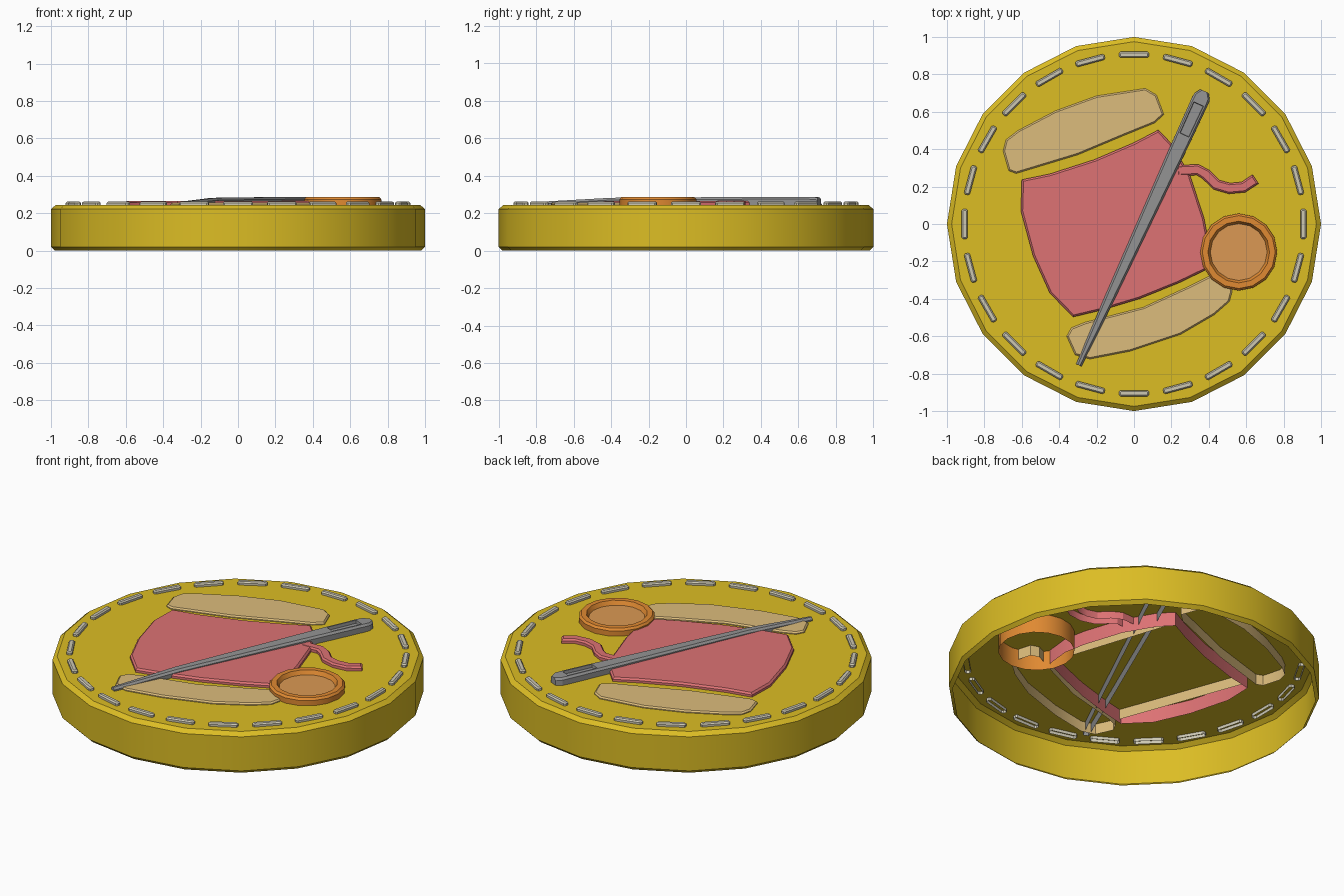
import bpy, bmesh, math
from mathutils import Vector

if "Cube" in bpy.data.objects:
    bpy.data.objects.remove(bpy.data.objects["Cube"])


def material(name, rgb):
    m = bpy.data.materials.new(name)
    lin = [((c / 255 + 0.055) / 1.055) ** 2.4 for c in rgb]
    m.diffuse_color = (*lin, 1)
    m.use_nodes = True
    m.node_tree.nodes["Principled BSDF"].inputs["Base Color"].default_value = m.diffuse_color
    return m


GOLD = material("gold yellow", (220, 189, 36))
RED = material("thread red", (221, 114, 116))
TAN = material("wood tan", (220, 188, 124))
GREY = material("steel grey", (148, 148, 148))
CREAM = material("stitch cream", (205, 200, 180))
ORANGE = material("copper orange", (224, 138, 50))
LIGHT = material("pale copper", (219, 153, 83))


def finish(name, bm, *mats):
    me = bpy.data.meshes.new(name)
    bm.to_mesh(me)
    bm.free()
    ob = bpy.data.objects.new(name, me)
    bpy.context.collection.objects.link(ob)
    for m in mats:
        me.materials.append(m)
    return ob


def loft(bm, rings, cap=True):
    """Join rings of points upwards, optionally filling the last one."""
    rings = [[bm.verts.new(p) for p in r] for r in rings]
    n = len(rings[0])
    for a, b in zip(rings, rings[1:]):
        for i in range(n):
            j = (i + 1) % n
            bm.faces.new((a[i], a[j], b[j], b[i]))
    return bm.faces.new(rings[-1]) if cap else None


def lathe(bm, profile, sides, cx=0, cy=0):
    return loft(bm, [[(cx + r * math.cos(math.tau * i / sides),
                       cy + r * math.sin(math.tau * i / sides), z)
                      for i in range(sides)] for r, z in profile])


def inset(pts, d):
    """Move a counter-clockwise outline inwards by d."""
    out = []
    for i, p in enumerate(pts):
        a = (p - pts[i - 1]).normalized()
        b = (pts[(i + 1) % len(pts)] - p).normalized()
        na, nb = Vector((-a.y, a.x)), Vector((-b.y, b.x))
        out.append(p + (na + nb) * d / max(0.4, 1 + na.dot(nb)))
    return out


def plate(bm, pts, z0, z1, bevel):
    """Open-bottomed raised patch with a bevelled top edge."""
    pts = [Vector(p) for p in pts]
    area = sum(pts[i - 1].x * p.y - p.x * pts[i - 1].y for i, p in enumerate(pts))
    if area < 0:
        pts.reverse()
    loft(bm, [[(p.x, p.y, z0) for p in pts],
              [(p.x, p.y, z1 - bevel) for p in pts],
              [(p.x, p.y, z1) for p in inset(pts, bevel)]])


def plate_object(name, pts, z0, z1, bevel, mat):
    bm = bmesh.new()
    plate(bm, pts, z0, z1, bevel)
    finish(name, bm, mat)


# Twenty-sided hollow disc
bm = bmesh.new()
lathe(bm, [(0.98, 0), (1, 0.02), (1, 0.222), (0.975, 0.243)], 20)
finish("badge_disc", bm, GOLD)

# Ring of stitches
bm = bmesh.new()
for k in range(24):
    a = math.tau * k / 24
    c = Vector((math.cos(a), math.sin(a)))
    t = Vector((-c.y, c.x))
    shape = [(-.08, -.008), (-.072, -.016), (.072, -.016), (.08, -.008),
             (.08, .008), (.072, .016), (-.072, .016), (-.08, .008)]
    plate(bm, [c * (0.905 + v) + t * u for u, v in shape], 0.225, 0.262, 0.007)
finish("stitches", bm, CREAM)

# Spool ends
plate_object("spool_top", [
    (-.70, .39), (-.685, .45), (-.62, .50), (-.42, .605), (-.20, .685), (.06, .725),
    (.12, .69), (.16, .585), (.11, .54), (-.05, .475), (-.30, .37), (-.63, .27),
    (-.67, .285)], 0.18, 0.256, 0.008, TAN)
plate_object("spool_bottom", [
    (-.36, -.60), (-.335, -.555), (-.26, -.525), (.05, -.445), (.29, -.335),
    (.45, -.255), (.50, -.27), (.525, -.36), (.51, -.415), (.43, -.485), (.25, -.59),
    (-.02, -.68), (-.235, -.722), (-.315, -.70)], 0.18, 0.256, 0.008, TAN)

# Spool core sides, only seen from beneath
core = [(-.31, -.49), (.37, -.25), (.13, .48), (-.58, .24)]
bm = bmesh.new()
for i in (1, 3):
    p, q = core[i], core[(i + 1) % 4]
    vs = [bm.verts.new(v) for v in ((*p, .18), (*q, .18), (*q, .24), (*p, .24))]
    bm.faces.new(vs)
finish("spool_core", bm, TAN)

# Wound thread
plate_object("thread_winding", [
    (-.60, .237), (-.45, .268), (-.21, .345), (.0, .435), (.13, .503), (.20, .43),
    (.30, .26), (.375, .03), (.40, -.10), (.385, -.245), (.24, -.315), (.03, -.40),
    (-.17, -.46), (-.325, -.497), (-.45, -.37), (-.54, -.17), (-.605, .07)],
    0.16, 0.266, 0.01, RED)

# Loose thread tail
path = [Vector(p) for p in [(.23, .285), (.34, .29), (.385, .265), (.44, .21),
                            (.51, .19), (.585, .197), (.65, .24)]]
left, right = [], []
for i, p in enumerate(path):
    d = (path[min(i + 1, len(path) - 1)] - path[max(i - 1, 0)]).normalized()
    n = Vector((-d.y, d.x)) * 0.029
    left.append(p + n)
    right.append(p - n)
plate_object("thread_tail", left + right[::-1], 0.2, 0.268, 0.009, RED)

# Needle with a sunken eye
tip, head = Vector((-.295, -.755)), Vector((.378, .712))
d = (head - tip).normalized()
r = Vector((d.y, -d.x))
bm = bmesh.new()
sections = []
for t, hw, zt in [(0, .016, .262), (.4, .027, .282), (1.345, .045, .287),
                  (1.545, .047, .287), (1.58, .045, .286), (1.612, .024, .284)]:
    prof = [(-hw, .19), (-hw, zt - .012), (-hw + .01, zt),
            (hw - .01, zt), (hw, zt - .012), (hw, .19)]
    sections.append([bm.verts.new((*(tip + d * t + r * u), z)) for u, z in prof])
eye = None
for i, (a, b) in enumerate(zip(sections, sections[1:])):
    for k in range(5):
        f = bm.faces.new((a[k], a[k + 1], b[k + 1], b[k]))
        if i == 2 and k == 2:
            eye = f
bm.faces.new(sections[0][::-1])
bm.faces.new(sections[-1])
bm.normal_update()
bmesh.ops.inset_individual(bm, faces=[eye], thickness=0.012)
bmesh.ops.inset_individual(bm, faces=[eye], thickness=0.003, depth=-0.018)
finish("needle", bm, GREY)

# Thimble with a paler sunken middle
bm = bmesh.new()
middle = lathe(bm, [(.206, .13), (.206, .274), (.195, .286), (.165, .286),
                    (.152, .262)], 16, .56, -.15)
middle.material_index = 1
finish("thimble", bm, ORANGE, LIGHT)

# Smooth the round walls, keep creases sharp
for ob in bpy.data.objects:
    ob.select_set(True)
    bpy.context.view_layer.objects.active = ob
bpy.ops.object.shade_smooth_by_angle(angle=math.radians(30))
